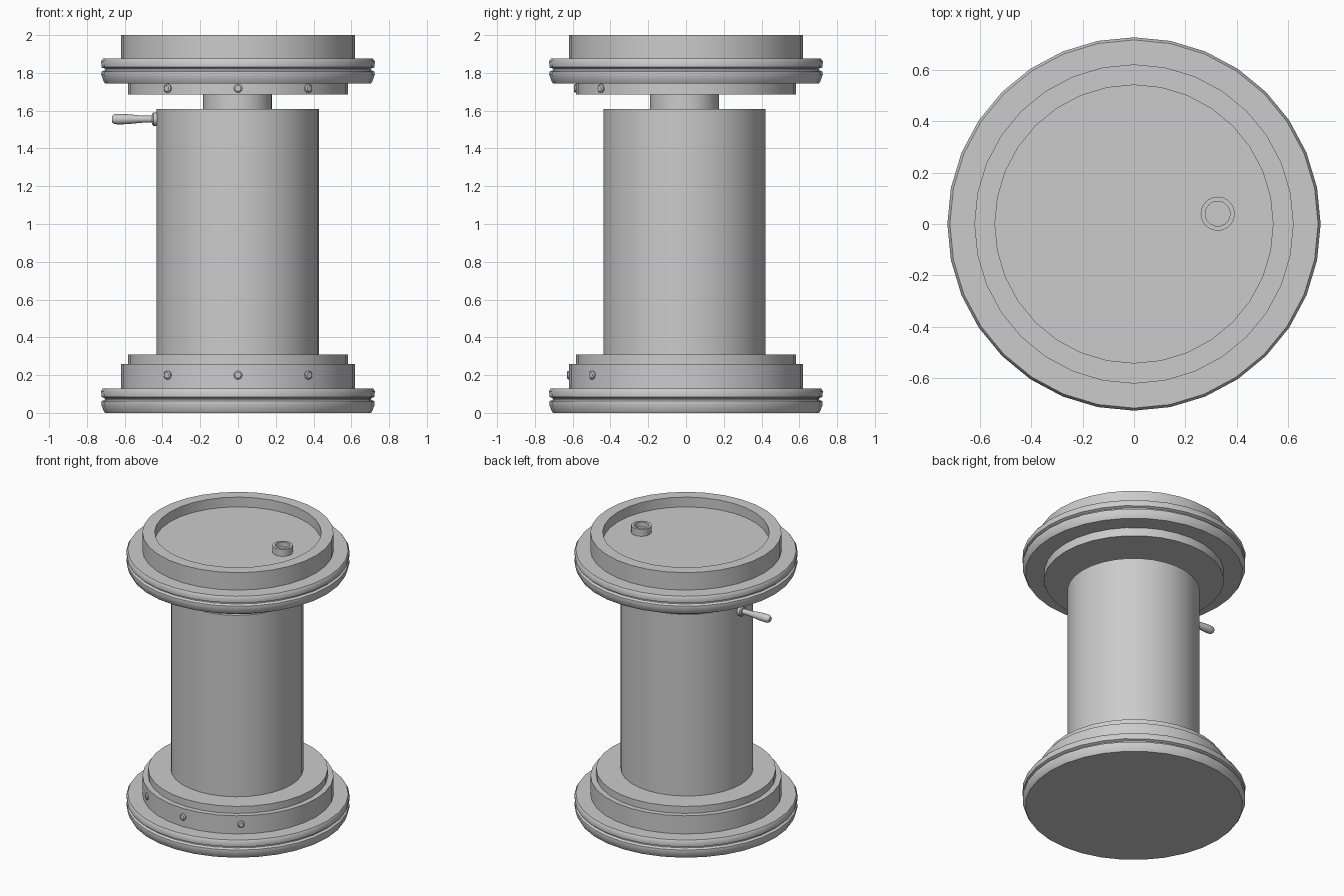
import bpy
import math
from mathutils import Vector

cube = bpy.data.objects.get("Cube")
if cube:
    bpy.data.objects.remove(cube, do_unlink=True)

grey = bpy.data.materials.new("plain grey")
grey.use_nodes = True
colour = (0.6, 0.6, 0.6, 1)
grey.diffuse_color = colour
grey.node_tree.nodes["Principled BSDF"].inputs["Base Color"].default_value = colour


def lathe(name, profile, sides=32, location=(0, 0, 0), axis=(0, 0, 1)):
    """Turn (radius, height) points around an axis and cap both ends."""
    verts, faces = [], []
    for r, h in profile:
        for i in range(sides):
            a = 2 * math.pi * i / sides
            verts.append((r * math.cos(a), r * math.sin(a), h))
    for k in range(len(profile) - 1):
        for i in range(sides):
            j = (i + 1) % sides
            low, high = k * sides, (k + 1) * sides
            faces.append((low + i, low + j, high + j, high + i))
    faces.append(tuple(reversed(range(sides))))
    faces.append(tuple(range(len(verts) - sides, len(verts))))
    mesh = bpy.data.meshes.new(name)
    mesh.from_pydata(verts, [], faces)
    mesh.materials.append(grey)
    obj = bpy.data.objects.new(name, mesh)
    bpy.context.collection.objects.link(obj)
    obj.location = location
    obj.rotation_mode = "QUATERNION"
    obj.rotation_quaternion = Vector((0, 0, 1)).rotation_difference(Vector(axis))
    bpy.ops.object.select_all(action="DESELECT")
    obj.select_set(True)
    bpy.context.view_layer.objects.active = obj
    bpy.ops.object.shade_smooth_by_angle(angle=math.radians(40))
    return obj


# Double-ringed rim shared by the base and the head
rim = [(0.705, 0), (0.712, 0.012), (0.724, 0.045), (0.722, 0.062),
       (0.705, 0.07), (0.705, 0.077), (0.722, 0.085), (0.725, 0.115),
       (0.715, 0.13), (0.62, 0.13)]

# Base: rim, hub and upper step
lathe("base", rim + [(0.62, 0.26), (0.583, 0.26), (0.583, 0.31)])

# Head: underside plate, rim, raised lip and recessed top
lift = 1.745
head = [(0.583, 1.685), (0.583, lift)] + [(r, h + lift) for r, h in rim]
lathe("head", head + [(0.62, 2), (0.54, 2), (0.54, 1.93)])

# Column, collar and neck
centre = (-0.002, -0.008, 0)
lathe("column", [(0.43, 0.3), (0.43, 1.49)], location=centre)
lathe("collar", [(0.43, 1.49), (0.43, 1.608)], location=centre)
lathe("neck", [(0.182, 1.6), (0.182, 1.69)], location=centre)

# Hollow filler tube in the top recess
lathe("filler_tube", [(0.066, 0), (0.066, 0.055), (0.048, 0.055), (0.048, 0.02)],
      location=(0.325, 0.04, 1.925))

# Three bolts on the front of the base and of the head
bolt = [(0.023, -0.02), (0.023, 0.008), (0.016, 0.014)]
for part, radius, height in (("base", 0.617, 0.2), ("head", 0.58, 1.718)):
    swing = math.asin(0.37 / radius)
    for side, angle in (("right", -swing), ("middle", 0), ("left", swing)):
        out = Vector((math.sin(angle), -math.cos(angle), 0))
        lathe(f"{part}_bolt_{side}", bolt, 12,
              out * radius + Vector((0, 0, height)), out)

# Side handle with its mounting boss
side_axis = (-1, 0, 0)
lathe("handle_boss", [(0.036, 0.41), (0.036, 0.448), (0.028, 0.455)], 16,
      (0, 0, 1.555), side_axis)
lathe("handle", [(0.018, 0.44), (0.019, 0.51), (0.026, 0.58), (0.028, 0.63),
                 (0.026, 0.655), (0.016, 0.668)], 16, (0, 0, 1.555), side_axis)
